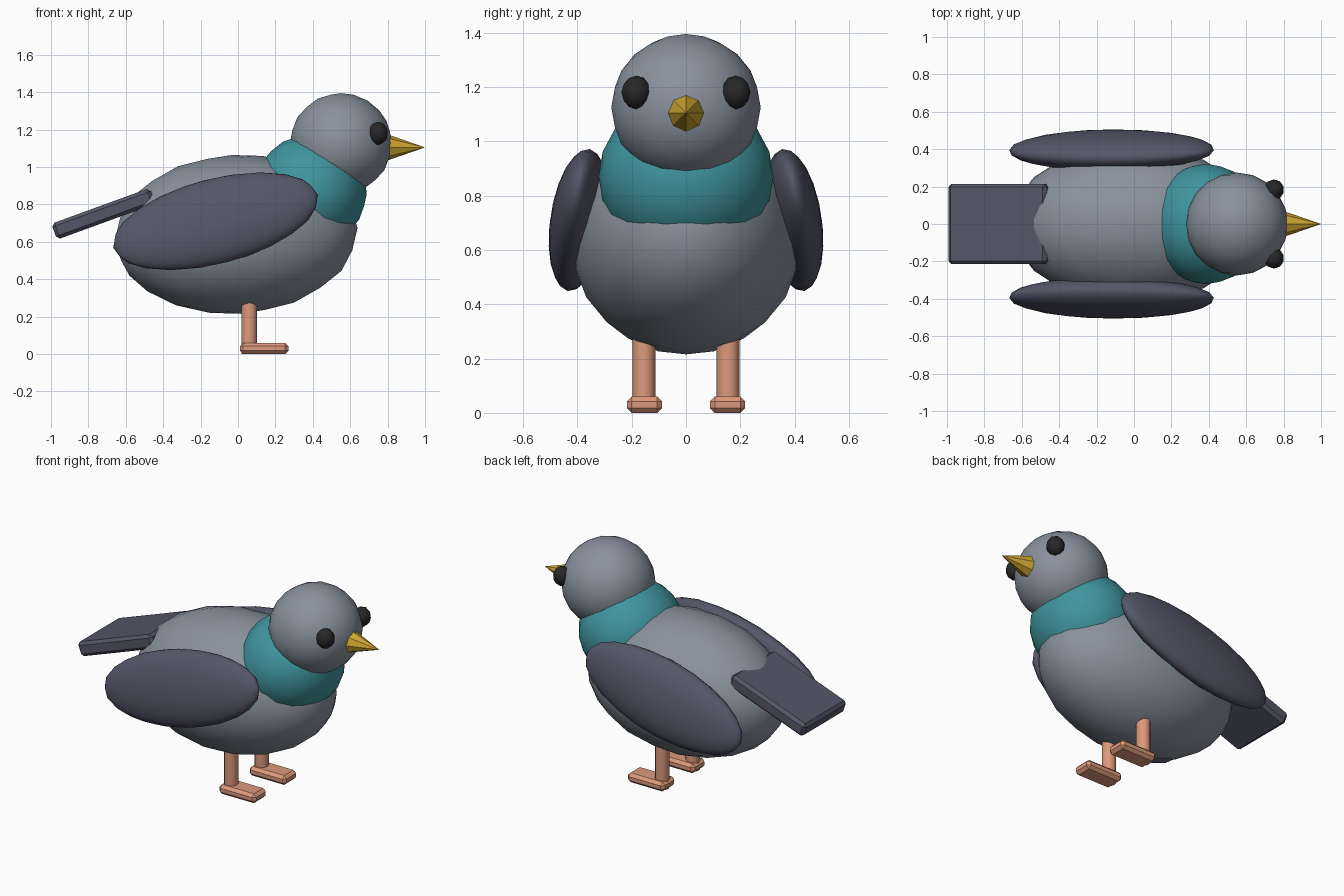
import bpy
from math import radians

if "Cube" in bpy.data.objects:
    bpy.data.objects.remove(bpy.data.objects["Cube"])


def material(name, r, g, b):
    m = bpy.data.materials.new(name)
    m.diffuse_color = (r, g, b, 1)
    m.use_nodes = True
    m.node_tree.nodes["Principled BSDF"].inputs["Base Color"].default_value = m.diffuse_color
    return m


grey = material("body grey", 0.25, 0.285, 0.34)
slate = material("wing slate", 0.09, 0.093, 0.14)
teal = material("neck teal", 0.05, 0.30, 0.34)
gold = material("beak gold", 0.62, 0.38, 0.03)
pink = material("leg salmon", 0.72, 0.32, 0.20)
black = material("eye black", 0.02, 0.02, 0.02)


def finish(name, mat, smooth=None):
    ob = bpy.context.object
    ob.name = name
    ob.data.materials.append(mat)
    if smooth:
        bpy.ops.object.shade_smooth_by_angle(angle=radians(smooth))
    return ob


def ellipsoid(name, mat, loc, radii, rot=(0, 0, 0), detail=3):
    bpy.ops.mesh.primitive_ico_sphere_add(
        subdivisions=detail, radius=1, location=loc, rotation=[radians(a) for a in rot])
    bpy.context.object.scale = radii
    return finish(name, mat, 60)


def slab(name, mat, loc, size, bevel, tilt=0):
    bpy.ops.mesh.primitive_cube_add(size=1, location=loc, rotation=(0, radians(tilt), 0))
    ob = bpy.context.object
    ob.scale = size
    bpy.ops.object.transform_apply(location=False, rotation=False, scale=True)
    mod = ob.modifiers.new("bevel", 'BEVEL')
    mod.width = bevel
    mod.segments = 1
    return finish(name, mat)


# Body, neck band and head
ellipsoid("body", grey, (-0.01, 0, 0.64), (0.65, 0.425, 0.425), (0, -3, 0))
ellipsoid("neck", teal, (0.385, 0, 0.87), (0.303, 0.322, 0.303), (0, 30, 0))
ellipsoid("head", grey, (0.55, 0, 1.125), (0.273, 0.275, 0.27))

# Beak pointing along +x
bpy.ops.mesh.primitive_cone_add(vertices=8, radius1=0.073, radius2=0, depth=0.21,
                                location=(0.895, 0, 1.105), rotation=(0, radians(90), 0))
finish("beak", gold)

# Tail sloping down to the back
slab("tail", slate, (-0.72, 0, 0.75), (0.56, 0.43, 0.09), 0.018, tilt=-20)

# Mirrored parts
for side, s in (("left", 1), ("right", -1)):
    ellipsoid(side + "_wing", slate, (-0.12, s * 0.395, 0.71),
              (0.565, 0.102, 0.232), (s * 12, -14.5, 0))
    ellipsoid(side + "_eye", black, (0.748, s * 0.183, 1.18),
              (0.055, 0.055, 0.062), detail=2)
    bpy.ops.mesh.primitive_cylinder_add(vertices=12, radius=0.042, depth=0.34,
                                        location=(0.06, s * 0.155, 0.171))
    finish(side + "_leg", pink, 40)
    slab(side + "_foot", pink, (0.14, s * 0.153, 0.03), (0.26, 0.13, 0.06), 0.018)
